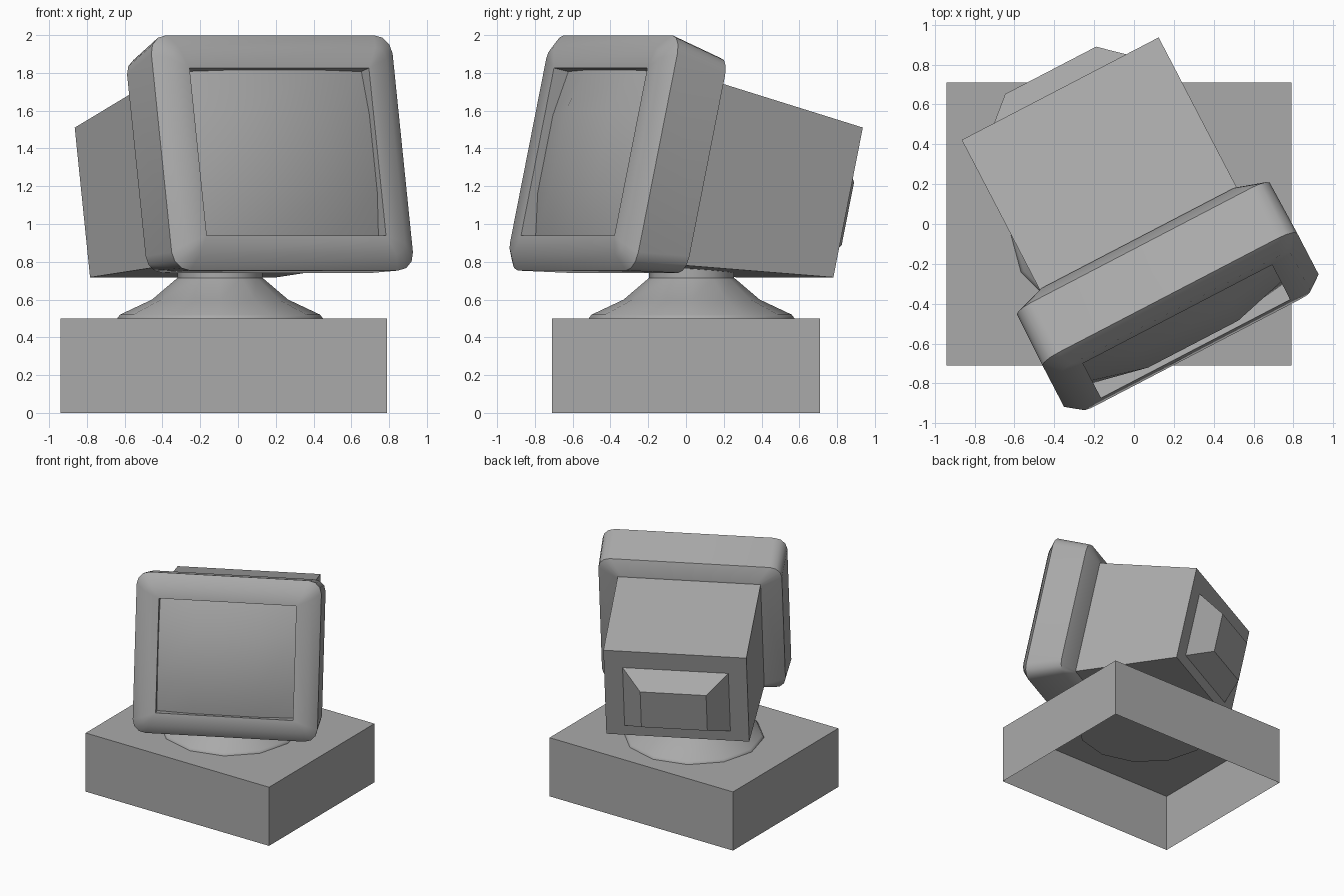
import bpy, bmesh, math
from mathutils import Matrix, Vector

if "Cube" in bpy.data.objects:
    bpy.data.objects.remove(bpy.data.objects["Cube"], do_unlink=True)

grey = bpy.data.materials.new("plain_grey")
grey.use_nodes = True
COLOUR = (0.4, 0.4, 0.4, 1)
grey.diffuse_color = COLOUR
grey.node_tree.nodes["Principled BSDF"].inputs["Base Color"].default_value = COLOUR

# The monitor head is swivelled to one side and leans back
HEAD = Matrix.Rotation(math.radians(27.5), 4, 'Z') @ Matrix.Rotation(math.radians(-12.5), 4, 'X')
MID = -0.015


def finish(name, bm, matrix=None, smooth=None, closed=True):
    bmesh.ops.remove_doubles(bm, verts=bm.verts, dist=0.0005)
    if closed:
        bmesh.ops.recalc_face_normals(bm, faces=bm.faces)
    mesh = bpy.data.meshes.new(name)
    bm.to_mesh(mesh)
    bm.free()
    mesh.materials.append(grey)
    obj = bpy.data.objects.new(name, mesh)
    bpy.context.collection.objects.link(obj)
    if matrix:
        obj.matrix_world = matrix
    if smooth:
        bpy.ops.object.select_all(action='DESELECT')
        obj.select_set(True)
        bpy.context.view_layer.objects.active = obj
        bpy.ops.object.shade_smooth_by_angle(angle=math.radians(smooth))
    return obj


def rounded_rect(depth, half, low, high, radius, steps=3):
    """Rounded rectangle across the head at one depth."""
    points = []
    mid, tall = (low + high) / 2, (high - low) / 2
    for corner, (sx, sz) in enumerate(((1, 1), (-1, 1), (-1, -1), (1, -1))):
        for k in range(steps + 1):
            a = math.radians(90 * (corner + k / steps))
            points.append(Vector((MID + sx * (half - radius) + radius * math.cos(a), depth,
                                  mid + sz * (tall - radius) + radius * math.sin(a))))
    return points


def loft(bm, sections, cap_start=False, cap_end=False):
    """Bridge matching rings of points with quads."""
    rings = [[bm.verts.new(p) for p in s] for s in sections]
    n = len(rings[0])
    for a, b in zip(rings, rings[1:]):
        for i in range(n):
            j = (i + 1) % n
            bm.faces.new((a[i], a[j], b[j], b[i]))
    if cap_start:
        bm.faces.new(rings[0])
    if cap_end:
        bm.faces.new(rings[-1])


# Base: box left open underneath
bm = bmesh.new()
bmesh.ops.create_cube(bm, size=1)
bmesh.ops.transform(bm, verts=bm.verts, matrix=Matrix.Translation((-0.075, 0, 0.25))
                    @ Matrix.Diagonal((1.73, 1.42, 0.5, 1)))
bmesh.ops.delete(bm, geom=[f for f in bm.faces if f.normal.z < -0.5], context='FACES')
finish("base", bm)

# Swivel stand: turned profile with twelve sides
PROFILE = ((0.545, 0.492), (0.545, 0.5), (0.53, 0.52), (0.36, 0.6), (0.225, 0.715), (0.225, 0.82))
bm = bmesh.new()
loft(bm, [[Vector((r * math.cos(i * math.pi / 6), r * math.sin(i * math.pi / 6), z))
           for i in range(12)] for r, z in PROFILE], True, True)
finish("swivel_stand", bm, Matrix.Translation((-0.095, 0.03, 0)), 42)

# Screen bezel: rounded frame with a recessed opening
bm = bmesh.new()
loft(bm, [rounded_rect(-0.45, 0.56, 0.69, 1.70, 0.03),
          rounded_rect(-0.515, 0.715, 0.645, 1.81, 0.09),
          rounded_rect(-0.82, 0.72, 0.59, 1.866, 0.1),
          rounded_rect(-0.885, 0.645, 0.665, 1.785, 0.06),
          rounded_rect(-0.885, 0.535, 0.767, 1.674, 0),
          rounded_rect(-0.795, 0.535, 0.767, 1.674, 0)], True, False)
finish("screen_bezel", bm, HEAD, 45)

# Screen glass: coarse bulging patch
bm = bmesh.new()
COLS, ROWS = (-0.535, -0.255, 0.255, 0.535), (0.767, 1.01, 1.43, 1.674)
grid = []
for j, w in enumerate(ROWS):
    row = []
    for i, u in enumerate(COLS):
        iu, iw = i in (1, 2), j in (1, 2)
        row.append(bm.verts.new((MID + u, -0.797 - 0.04 * (iu + iw) - 0.035 * (iu and iw), w)))
    grid.append(row)
for j in range(3):
    for i in range(3):
        bm.faces.new((grid[j][i], grid[j][i + 1], grid[j + 1][i + 1], grid[j + 1][i]))
finish("screen_glass", bm, HEAD, 60, closed=False)

# Rear housing: tapered box behind the bezel
bm = bmesh.new()
loft(bm, [rounded_rect(-0.45, 0.557, 0.70, 1.688, 0, 1),
          rounded_rect(0.428, 0.557, 0.83, 1.642, 0, 1)], True, True)
bmesh.ops.remove_doubles(bm, verts=bm.verts, dist=0.0005)
finish("rear_housing", bm, HEAD)

# Rear tube cover: blunt pyramid on the back
bm = bmesh.new()
loft(bm, [rounded_rect(0.42, 0.42, 0.915, 1.488, 0, 1),
          rounded_rect(0.592, 0.257, 1.04, 1.382, 0, 1)], True, True)
finish("rear_tube_cover", bm, HEAD)
